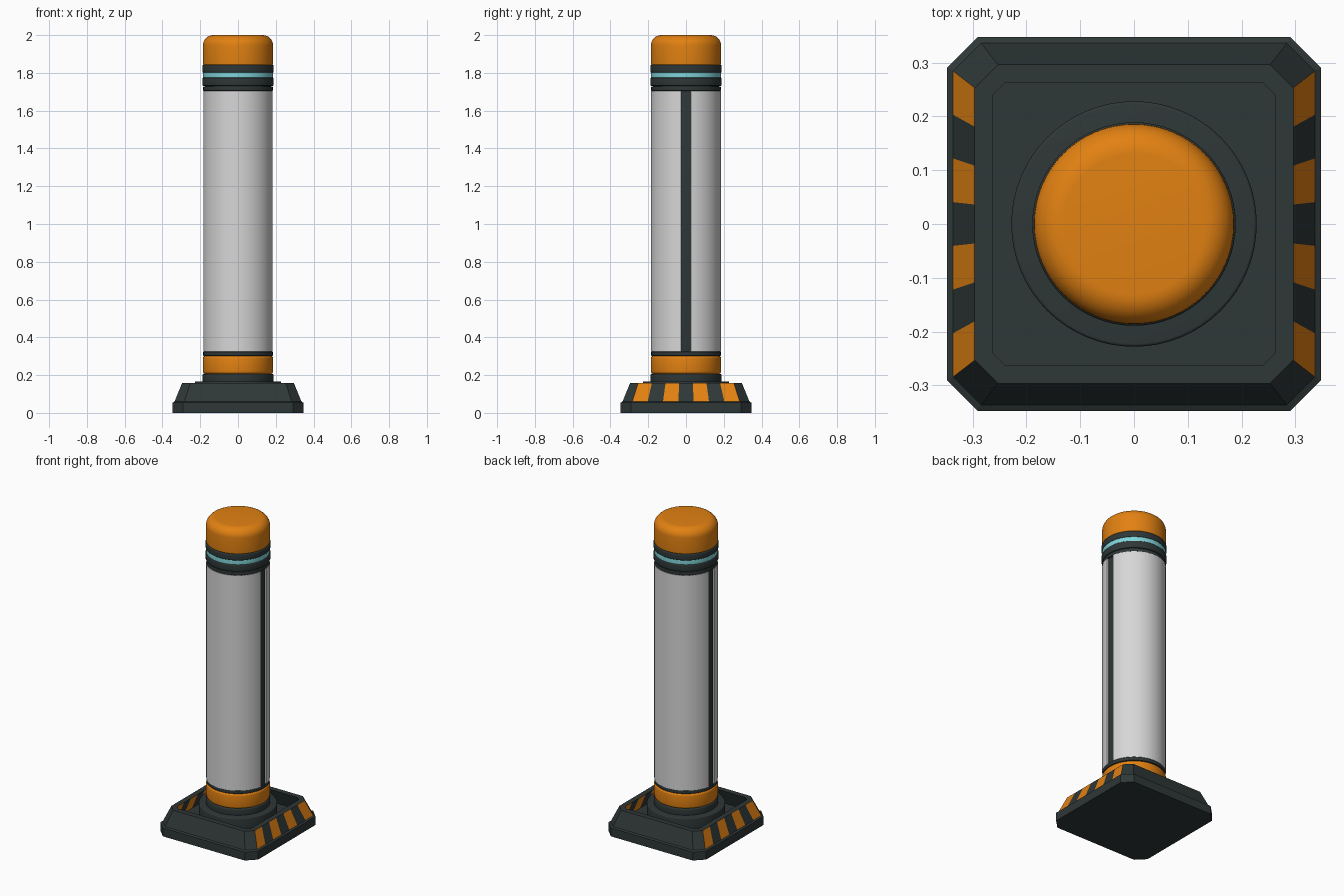
import bpy, bmesh
from math import sin, cos, pi, radians, asin

cube = bpy.data.objects.get("Cube")
if cube:
    bpy.data.objects.remove(cube, do_unlink=True)


def material(name, rgb):
    m = bpy.data.materials.new(name)
    m.use_nodes = True
    m.diffuse_color = (*rgb, 1)
    m.node_tree.nodes["Principled BSDF"].inputs["Base Color"].default_value = (*rgb, 1)
    return m


DARK = material("dark slate", (0.028, 0.038, 0.038))
ORANGE = material("safety orange", (0.76, 0.22, 0.006))
GREY = material("light grey", (0.68, 0.68, 0.68))
CYAN = material("pale cyan", (0.22, 0.66, 0.70))


def finish(name, bm, mats, smooth=True):
    bmesh.ops.recalc_face_normals(bm, faces=bm.faces)
    mesh = bpy.data.meshes.new(name)
    bm.to_mesh(mesh)
    bm.free()
    obj = bpy.data.objects.new(name, mesh)
    bpy.context.collection.objects.link(obj)
    for m in mats:
        mesh.materials.append(m)
    if smooth:
        bpy.ops.object.select_all(action="DESELECT")
        obj.select_set(True)
        bpy.context.view_layer.objects.active = obj
        bpy.ops.object.shade_smooth_by_angle(angle=radians(35))
    return obj


def drum(name, r, z0, z1, mat, low=0.006, high=0.006, steps=4):
    """Closed cylinder with rounded lower and upper rims."""
    arc = [i / steps * pi / 2 for i in range(steps + 1)]
    profile = [(r - low + low * sin(a), z0 + low - low * cos(a)) for a in arc]
    profile += [(r - high + high * cos(a), z1 - high + high * sin(a)) for a in arc]
    n = 64
    bm = bmesh.new()
    rings = [[bm.verts.new((pr * cos(2 * pi * i / n), pr * sin(2 * pi * i / n), z))
              for i in range(n)] for pr, z in profile]
    for a, b in zip(rings, rings[1:]):
        for i in range(n):
            j = (i + 1) % n
            bm.faces.new((a[i], a[j], b[j], b[i]))
    bm.faces.new(rings[0])
    bm.faces.new(rings[-1])
    return finish(name, bm, [mat])


def half_shell(name, side, r, inner, z0, z1, gap):
    """Curved cover for one side of the post, leaving a slot at each end."""
    n = 32
    start = asin(gap / r)
    bm = bmesh.new()
    rows = []
    for i in range(n + 1):
        a = start + (pi - 2 * start) * i / n
        rows.append([bm.verts.new((q * cos(a), side * q * sin(a), z))
                     for q, z in ((inner, z0), (r, z0), (r, z1), (inner, z1))])
    for a, b in zip(rows, rows[1:]):
        for k in range(4):
            bm.faces.new((a[k], a[k - 1], b[k - 1], b[k]))
    bm.faces.new(rows[0])
    bm.faces.new(rows[-1])
    return finish(name, bm, [GREY])


# Base: stacked eight-sided rings, with long sides split into seven bands
BANDS = 7


def base_ring(bm, half, cut, z):
    pts = []
    e = half - cut
    for k in range(4):
        c, s = cos(k * pi / 2), sin(k * pi / 2)
        for i in range(BANDS + 1):
            t = -e + 2 * e * i / BANDS
            pts.append(bm.verts.new((half * c - t * s, half * s + t * c, z)))
    return pts


bm = bmesh.new()
levels = [(0.347, 0.056, 0), (0.347, 0.056, 0.054), (0.336, 0.052, 0.06),
          (0.296, 0.043, 0.158), (0.262, 0.022, 0.158), (0.30, 0.04, 0.06)]
rings = [base_ring(bm, *level) for level in levels]
count = len(rings[0])
for level, (a, b) in enumerate(zip(rings, rings[1:])):
    for i in range(count):
        j = (i + 1) % count
        face = bm.faces.new((a[i], a[j], b[j], b[i]))
        side, band = divmod(i, BANDS + 1)
        # Hazard stripes on the left and right slopes and their inner walls
        if level in (2, 4) and side in (0, 2) and band < BANDS and band % 2 == 0:
            face.material_index = 1
bm.faces.new(rings[0])
bm.faces.new(rings[-1])
finish("base", bm, [DARK, ORANGE], smooth=False)

# Post
drum("base_flange", 0.228, 0.06, 0.167, DARK)
drum("post_neck", 0.187, 0.16, 0.206, DARK)
drum("lower_collar", 0.186, 0.206, 0.302, ORANGE, 0.014, 0.014)
drum("post_core", 0.176, 0.29, 1.74, DARK)
drum("lower_seal", 0.184, 0.302, 0.324, DARK, 0.003, 0.003)
for label, side in (("front", -1), ("back", 1)):
    half_shell(label + "_cover", side, 0.185, 0.17, 0.324, 1.705, 0.026)
drum("upper_seal", 0.184, 1.705, 1.728, DARK, 0.003, 0.003)

# Head
drum("lamp_lower_ring", 0.189, 1.731, 1.775, DARK)
drum("lamp_band", 0.185, 1.77, 1.807, CYAN, 0.003, 0.003)
drum("lamp_upper_ring", 0.189, 1.802, 1.842, DARK)
drum("cap", 0.186, 1.842, 2.0, ORANGE, 0.006, 0.055, 8)
